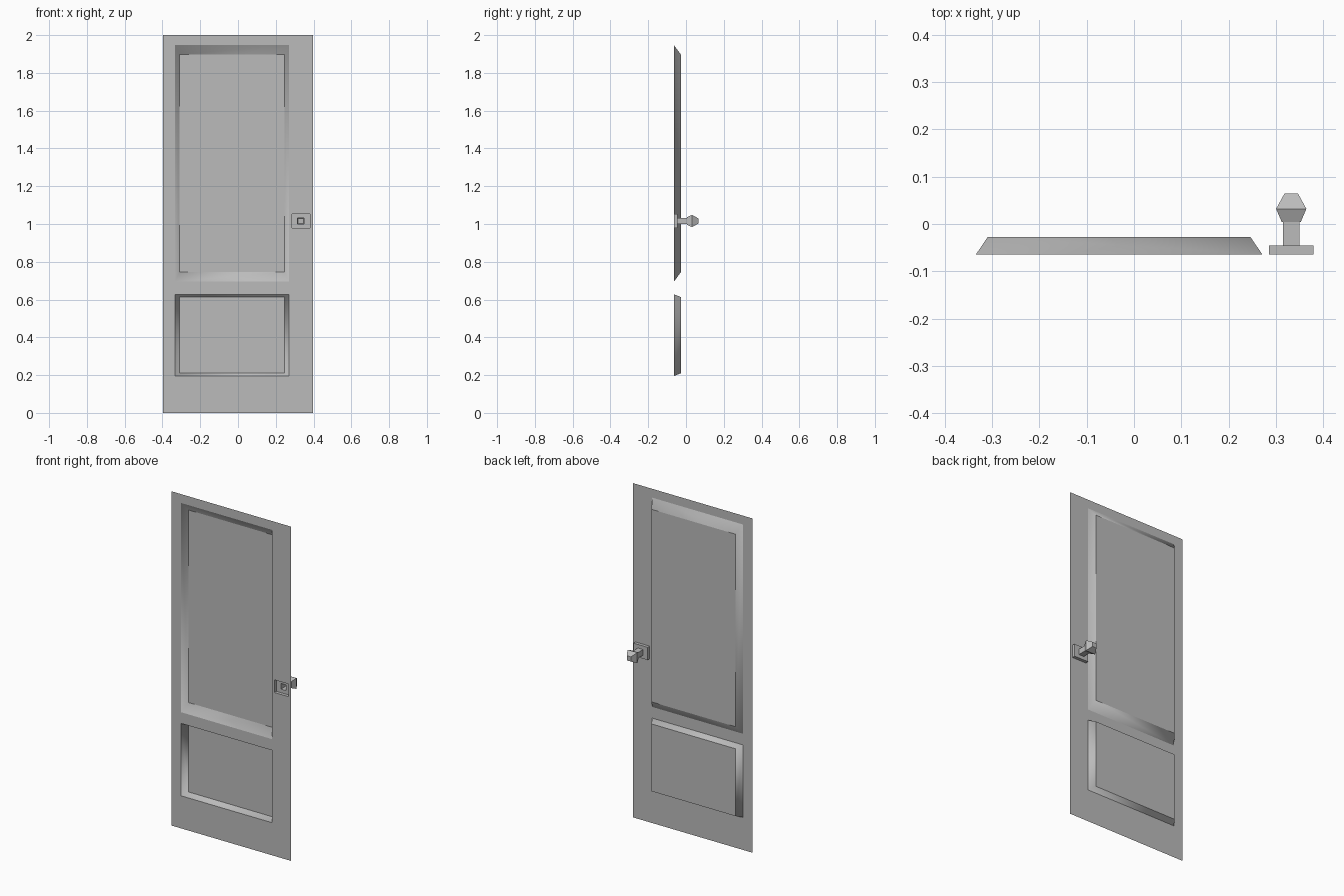
import bpy
import bmesh

old = bpy.data.objects.get("Cube")
if old:
    bpy.data.objects.remove(old, do_unlink=True)

# Single painted grey finish
grey = bpy.data.materials.new("door_grey")
grey.use_nodes = True
GREY = (0.5, 0.5, 0.5, 1.0)
grey.diffuse_color = GREY
grey.node_tree.nodes["Principled BSDF"].inputs["Base Color"].default_value = GREY

FRONT = -0.064   # plane of the door sheet
BACK = -0.027    # plane of the recessed panels


def finish(bm, name):
    mesh = bpy.data.meshes.new(name)
    bm.to_mesh(mesh)
    bm.free()
    mesh.materials.append(grey)
    obj = bpy.data.objects.new(name, mesh)
    bpy.context.collection.objects.link(obj)
    return obj


def rect(bm, x0, x1, z0, z1, y):
    """Four corner vertices, wound to face the front."""
    return [bm.verts.new((x, y, z)) for x, z in ((x0, z0), (x1, z0), (x1, z1), (x0, z1))]


def recess(name, loops):
    """Open sleeve through rectangular loops, closed by the last one."""
    bm = bmesh.new()
    rings = [rect(bm, *loop) for loop in loops]
    for a, b in zip(rings, rings[1:]):
        for i in range(4):
            j = (i + 1) % 4
            bm.faces.new((a[i], a[j], b[j], b[i]))
    bm.faces.new(rings[-1])
    return finish(bm, name)


# Openings: x0, x1, z0, z1
upper = (-0.334, 0.271, 0.695, 1.947)
lower = (-0.334, 0.271, 0.195, 0.628)
plate = (0.285, 0.380, 0.978, 1.054)
openings = (upper, lower, plate)

# Door sheet: grid cells, leaving the openings free
xs = sorted({-0.396, 0.396} | {v for o in openings for v in o[:2]})
zs = sorted({0.0, 2.0} | {v for o in openings for v in o[2:]})
bm = bmesh.new()
for x0, x1 in zip(xs, xs[1:]):
    for z0, z1 in zip(zs, zs[1:]):
        cx, cz = (x0 + x1) / 2, (z0 + z1) / 2
        if not any(o[0] < cx < o[1] and o[2] < cz < o[3] for o in openings):
            bm.faces.new(rect(bm, x0, x1, z0, z1, FRONT))
bmesh.ops.remove_doubles(bm, verts=bm.verts, dist=0.0001)
finish(bm, "door_sheet")


# Recessed panels: sloped moulding softly shaded round the corners, flat centre
def panel(name, opening, slope):
    x0, x1, z0, z1 = opening
    obj = recess(name, [(*opening, FRONT),
                        (x0 + 0.025, x1 - 0.025, z0 + slope, z1 - slope, BACK)])
    mesh = obj.data
    mesh.shade_smooth()
    centre = mesh.polygons[-1]
    rim = {tuple(sorted(k)) for k in centre.edge_keys}
    for edge in mesh.edges:
        edge.use_edge_sharp = tuple(sorted(edge.vertices)) in rim


panel("upper_panel", upper, 0.05)
panel("lower_panel", lower, 0.015)

# Hollow square knob drawn out of the back: plate, stem, bulb and tip
KX, KZ = 0.3325, 1.016
profile = [(0.017, -0.045), (0.017, 0.004), (0.020, 0.004), (0.032, 0.032), (0.014, 0.065)]
recess("door_knob",
       [(*plate, FRONT), (*plate, -0.045)]
       + [(KX - r, KX + r, KZ - r, KZ + r, y) for r, y in profile])
